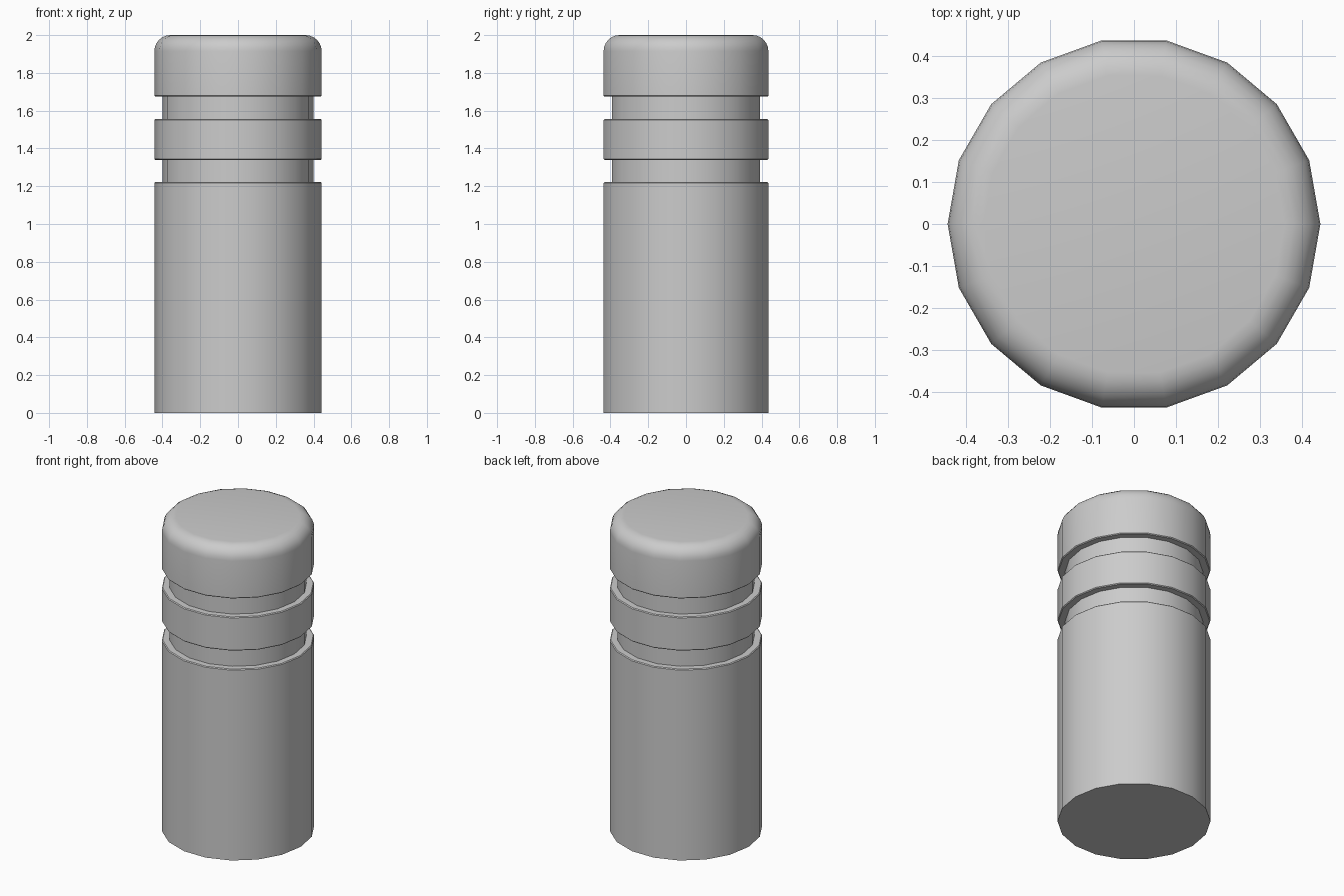
import bpy, bmesh, math

if "Cube" in bpy.data.objects:
    bpy.data.objects.remove(bpy.data.objects["Cube"])

SIDES = 18
R, GROOVE_R = 0.443, 0.399   # outer and groove radii
C = 0.005                    # tiny chamfer on the band edges
FILLET = 0.085               # rounded top edge


def lathe(name, profile):
    """Revolve (radius, z) points into a closed solid with capped ends."""
    bm = bmesh.new()
    rings = []
    for r, z in profile:
        angles = [2 * math.pi * i / SIDES for i in range(SIDES)]
        rings.append([bm.verts.new((r * math.cos(a), r * math.sin(a), z)) for a in angles])
    for low, high in zip(rings, rings[1:]):
        for i in range(SIDES):
            j = (i + 1) % SIDES
            bm.faces.new((low[i], low[j], high[j], high[i]))
    bm.faces.new(rings[0][::-1])
    bm.faces.new(rings[-1])
    mesh = bpy.data.meshes.new(name)
    bm.to_mesh(mesh)
    bm.free()
    obj = bpy.data.objects.new(name, mesh)
    bpy.context.collection.objects.link(obj)
    bpy.ops.object.select_all(action='DESELECT')
    obj.select_set(True)
    bpy.context.view_layer.objects.active = obj
    bpy.ops.object.shade_smooth_by_angle(angle=math.radians(35))
    return obj


# Main shaft
profile = [(R, 0), (R, 1.222 - C), (R - C, 1.222)]
# Lower groove, then the raised band
profile += [(GROOVE_R, 1.222), (GROOVE_R, 1.34), (R - C, 1.34), (R, 1.34 + C),
            (R, 1.556 - C), (R - C, 1.556)]
# Upper groove, then the cap
profile += [(GROOVE_R, 1.556), (GROOVE_R, 1.674), (R - C, 1.674), (R, 1.674 + C)]
# Rounded top edge of the cap
STEPS = 6
for k in range(STEPS + 1):
    a = math.pi / 2 * k / STEPS
    profile.append((R - FILLET + FILLET * math.cos(a), 2 - FILLET + FILLET * math.sin(a)))

lathe("grooved_post", profile)
